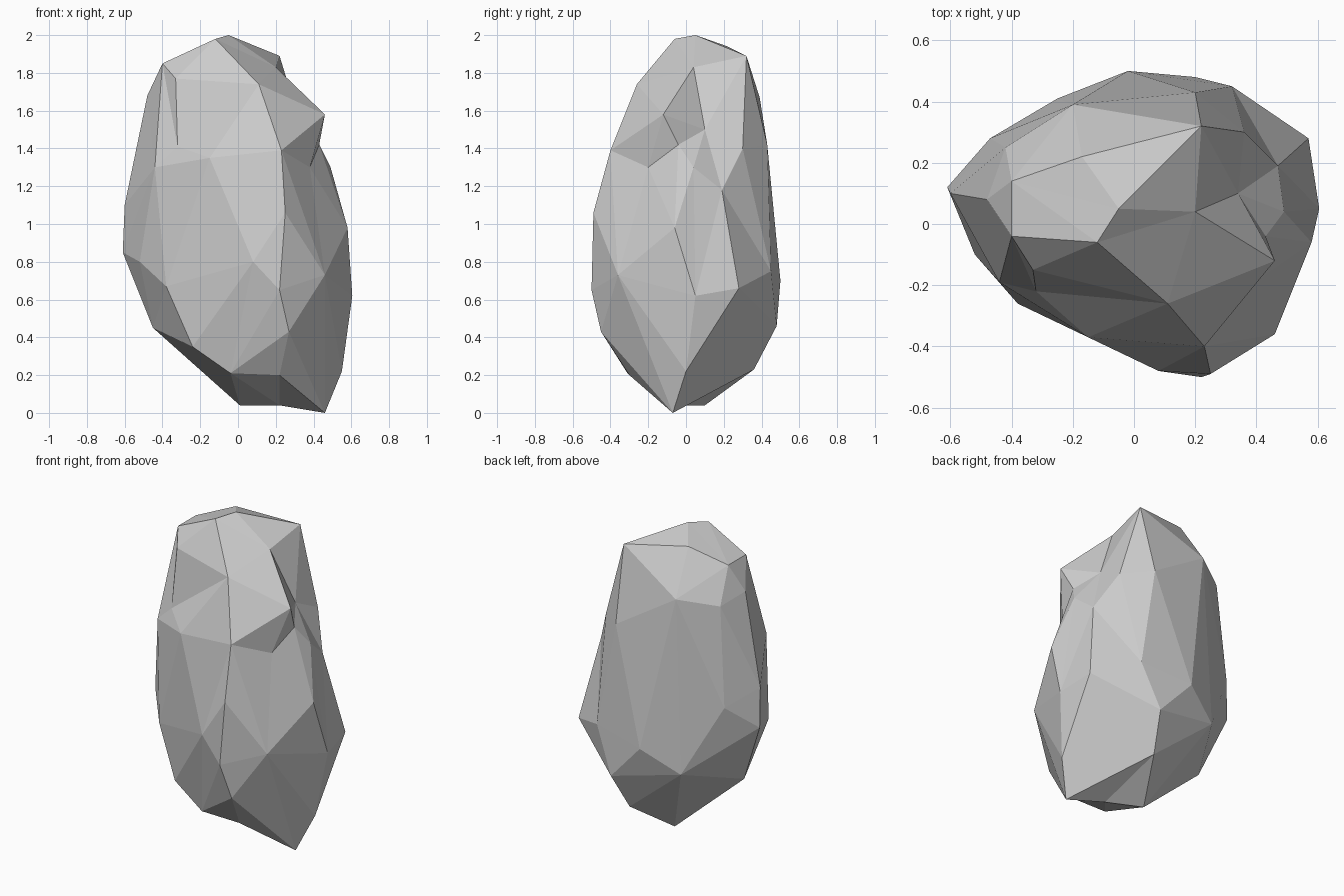
import bpy, bmesh
from mathutils import Vector

# Key corners of the boulder, by region
crown = [(-.12, -.06, 1.98), (-.05, .05, 2), (-.40, -.04, 1.85), (-.40, .14, 1.85),
         (.22, .32, 1.89), (.11, -.26, 1.74), (-.20, .39, 1.67), (-.17, .22, 1.94),
         (-.33, -.15, 1.77)]
front = [(-.15, -.37, 1.35), (-.52, -.10, .80), (-.38, -.26, .67),
         (.08, -.48, .80), (.22, -.50, .65), (.25, -.49, 1.06), (.46, -.36, .73)]
sides = [(-.48, .08, 1.68), (-.60, .10, 1.10), (-.61, .12, .85), (-.45, .05, .45),
         (.605, .05, .62), (.58, -.06, .98), (.57, .28, .66)]
back = [(-.02, .50, .70), (.20, .48, .46), (.32, .45, .75), (-.25, .41, .56),
        (-.47, .28, 1.0), (.20, .43, 1.42), (-.42, .25, 1.63)]
base = [(-.24, -.30, .35), (-.04, -.31, .21), (.22, -.30, .20), (.27, -.45, .43),
        (.55, 0, .22), (.46, -.07, 0), (.22, 0, .04), (.01, .10, .04),
        (.15, .36, .23)]
# Overhanging ledges, and the hollows around them
ledge = [(.46, -.12, 1.58), (.23, -.40, 1.39), (.43, -.04, 1.42), (-.44, -.19, 1.30)]
hollows = [(.20, .04, 1.83), (.34, .10, 1.50), (.36, .30, 1.40),
           (.38, -.20, 1.30), (.49, .04, 1.30), (.47, .19, 1.18), (-.32, -.22, 1.41)]


def inflate(p, radius):
    """Swell a corner towards a round shell so the hull keeps every corner."""
    q = Vector((p[0] / .6, p[1] / .5, p[2] - 1))
    return q.normalized() * (radius or q.length ** .4)


# Skin the swollen corners, then settle them back to their real places
bm = bmesh.new()
place = {}
for group, radius in ((crown, 0), (front, 0), (sides, 0), (back, 0), (base, 0),
                      (ledge, 1.09), (hollows, 1.04)):
    for p in group:
        place[bm.verts.new(inflate(p, radius))] = Vector(p)
bmesh.ops.convex_hull(bm, input=bm.verts[:])
for v in bm.verts:
    v.co = place[v]
loose = [v for v in bm.verts if not v.link_faces]
bmesh.ops.delete(bm, geom=loose, context='VERTS')
bmesh.ops.recalc_face_normals(bm, faces=bm.faces[:])

mesh = bpy.data.meshes.new("boulder")
bm.to_mesh(mesh)
bm.free()
boulder = bpy.data.objects.new("boulder", mesh)
bpy.context.collection.objects.link(boulder)
